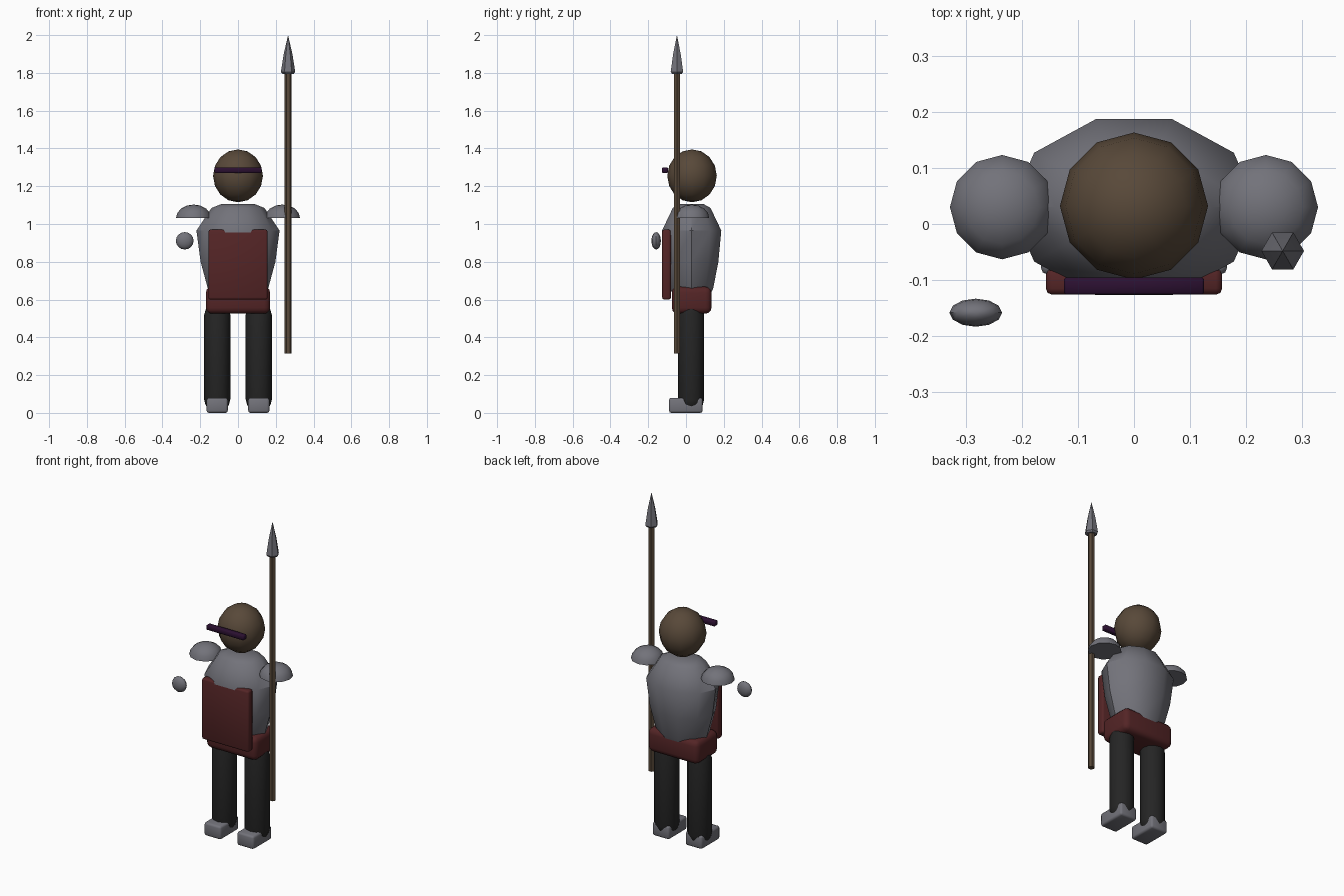
import bpy, bmesh
from math import cos, sin, pi, radians
from mathutils import Matrix, Vector

cube = bpy.data.objects.get("Cube")
if cube:
    bpy.data.objects.remove(cube, do_unlink=True)


def material(name, r, g, b):
    m = bpy.data.materials.new(name)
    m.use_nodes = True
    m.diffuse_color = (r, g, b, 1)
    m.node_tree.nodes["Principled BSDF"].inputs["Base Color"].default_value = (r, g, b, 1)
    return m


STEEL = material("steel_grey", .17, .17, .195)
BROWN = material("earth_brown", .098, .066, .041)
RED = material("dark_red", .088, .018, .019)
BLACK = material("near_black", .018, .018, .018)
PURPLE = material("dark_purple", .024, .005, .03)


def finish(bm, name, mat, angle=35):
    bmesh.ops.recalc_face_normals(bm, faces=bm.faces)
    mesh = bpy.data.meshes.new(name)
    bm.to_mesh(mesh)
    bm.free()
    mesh.materials.append(mat)
    ob = bpy.data.objects.new(name, mesh)
    bpy.context.collection.objects.link(ob)
    bpy.ops.object.select_all(action='DESELECT')
    ob.select_set(True)
    bpy.context.view_layer.objects.active = ob
    bpy.ops.object.shade_smooth_by_angle(angle=radians(angle))
    return ob


def lathe(name, mat, x, y, profile, sides, squash=1, angle=38):
    """Stack of (radius, height) rings around a vertical axis; radius 0 makes a tip."""
    bm = bmesh.new()
    rings = []
    for r, z in profile:
        count = sides if r else 1
        turns = [2 * pi * i / sides for i in range(count)]
        rings.append([bm.verts.new((x + r * cos(t), y + squash * r * sin(t), z)) for t in turns])
    for low, high in zip(rings, rings[1:]):
        for i in range(sides):
            j = (i + 1) % sides
            if len(high) == 1:
                bm.faces.new((low[i], low[j], high[0]))
            else:
                bm.faces.new((low[i], low[j], high[j], high[i]))
    for end in (rings[0], rings[-1]):
        if len(end) > 2:
            bm.faces.new(end)
    return finish(bm, name, mat, angle)


def ball(name, mat, centre, radii, segments, rings):
    bm = bmesh.new()
    place = Matrix.Translation(centre) @ Matrix.Diagonal((*radii, 1))
    bmesh.ops.create_uvsphere(bm, u_segments=segments, v_segments=rings, radius=1, matrix=place)
    return finish(bm, name, mat)


def box(name, mat, low, high, bevel, segments=2):
    low, high = Vector(low), Vector(high)
    bm = bmesh.new()
    place = Matrix.Translation((low + high) / 2) @ Matrix.Diagonal((*(high - low), 1))
    bmesh.ops.create_cube(bm, size=1, matrix=place)
    bmesh.ops.bevel(bm, geom=bm.edges[:], offset=bevel, segments=segments,
                    profile=.5, affect='EDGES')
    return finish(bm, name, mat, 50)


# Head and visor
ball("head", BROWN, (0, .032, 1.255), (.132, .131, .14), 12, 8)
box("visor", PURPLE, (-.125, -.126, 1.27), (.125, -.095, 1.3), .004, 1)

# Torso: oval shell, widest at the chest
lathe("torso", STEEL, 0, .03,
      [(.11, .58), (.16, .66), (.198, .8), (.22, .965), (.14, 1.085), (.09, 1.105)],
      10, .75)

# Hip block and hanging front cloth
box("hips", RED, (-.17, -.075, .525), (.17, .135, .668), .032, 3)
box("front_cloth", RED, (-.157, -.126, .6), (.157, -.08, .97), .011)

# Paired parts
for side, s in (("left", 1), ("right", -1)):
    dome = [(.093 * cos(a), 1.032 + .071 * sin(a)) for a in (0, pi / 8, pi / 4, pi * 3 / 8)]
    lathe(side + "_shoulder_guard", STEEL, s * .235, .03, dome + [(0, 1.103)], 12)
    lathe(side + "_leg", BLACK, s * .11, .027,
          [(.048, .025), (.062, .042), (.069, .07), (.069, .52), (.06, .55)], 12)
    box(side + "_foot", STEEL, (s * .11 - .056, -.09, .005), (s * .11 + .056, .088, .08), .012)

# Free hand
ball("right_hand", STEEL, (-.282, -.158, .911), (.047, .025, .046), 12, 8)

# Spear
lathe("spear_shaft", BROWN, .265, -.048, [(.019, .315), (.019, 1.81)], 6, 1, 30)
lathe("spear_tip", STEEL, .265, -.048, [(.03, 1.795), (.038, 1.805), (.023, 1.9), (0, 2)], 6, 1, 30)

# Rest the model on the ground
for ob in bpy.context.collection.objects:
    if ob.name.endswith("_foot"):
        for v in ob.data.vertices:
            v.co.z = max(0, v.co.z - .005) if v.co.z < .04 else v.co.z
